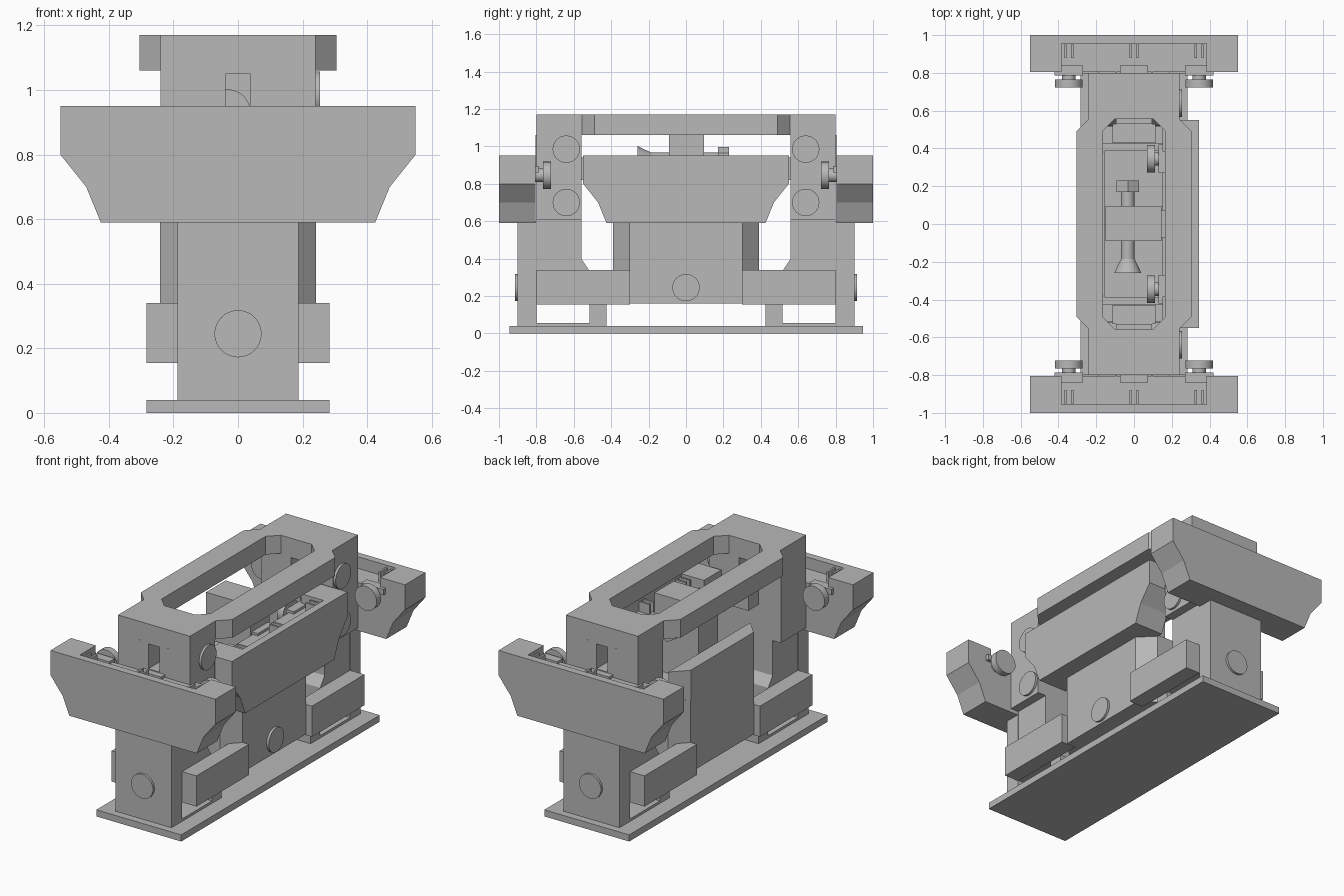
import bpy, bmesh, math
from mathutils import Matrix, Vector

if "Cube" in bpy.data.objects:
    bpy.data.objects.remove(bpy.data.objects["Cube"])

grey = bpy.data.materials.new("plain_grey")
grey.diffuse_color = (0.48, 0.48, 0.48, 1)
grey.use_nodes = True
grey.node_tree.nodes["Principled BSDF"].inputs["Base Color"].default_value = grey.diffuse_color


def finish(name, bm, mat=None):
    if mat is not None:
        bm.transform(mat)
    bmesh.ops.recalc_face_normals(bm, faces=bm.faces)
    me = bpy.data.meshes.new(name)
    bm.to_mesh(me)
    bm.free()
    me.materials.append(grey)
    ob = bpy.data.objects.new(name, me)
    bpy.context.collection.objects.link(ob)
    return ob


def box(name, x0, x1, y0, y1, z0, z1, mat=None):
    bm = bmesh.new()
    bmesh.ops.create_cube(bm, size=1)
    for v in bm.verts:
        v.co = Vector(((x0 + x1) / 2 + v.co.x * (x1 - x0),
                       (y0 + y1) / 2 + v.co.y * (y1 - y0),
                       (z0 + z1) / 2 + v.co.z * (z1 - z0)))
    return finish(name, bm, mat)


def prism(name, loops, axis, a, b, mat=None):
    """Extrude an outline (plus optional holes) along an axis from a to b."""
    put = {'x': lambda u, v: (a, u, v), 'y': lambda u, v: (u, a, v), 'z': lambda u, v: (u, v, a)}[axis]
    bm = bmesh.new()
    for loop in loops:
        vs = [bm.verts.new(put(u, v)) for u, v in loop]
        for i in range(len(vs)):
            bm.edges.new((vs[i - 1], vs[i]))
    bmesh.ops.triangle_fill(bm, edges=bm.edges[:], use_beauty=True, use_dissolve=False)
    ext = bmesh.ops.extrude_face_region(bm, geom=bm.faces[:], use_keep_orig=True)
    d = Vector([b - a if axis == c else 0 for c in 'xyz'])
    bmesh.ops.translate(bm, vec=d, verts=[g for g in ext['geom'] if isinstance(g, bmesh.types.BMVert)])
    return finish(name, bm, mat)


def rod(name, centre, axis, a, b, r1, r2=None, seg=32, mat=None):
    """Round bar along x or y; centre gives the two other coordinates."""
    bm = bmesh.new()
    bmesh.ops.create_cone(bm, cap_ends=True, segments=seg, radius1=r1,
                          radius2=r1 if r2 is None else r2, depth=abs(b - a))
    mid = (a + b) / 2
    if axis == 'x':
        m = Matrix.Translation((mid, centre[0], centre[1])) @ Matrix.Rotation(math.pi / 2, 4, 'Y')
    else:
        m = Matrix.Translation((centre[0], mid, centre[1])) @ Matrix.Rotation(-math.pi / 2, 4, 'X')
    if seg > 8:
        for f in bm.faces:
            f.smooth = len(f.verts) == 4
        for e in bm.edges:
            e.smooth = not any(len(f.verts) > 4 for f in e.link_faces)
    return finish(name, bm, m if mat is None else mat @ m)


def octagon(x, y, c):
    return [(x, y - c), (x - c, y), (c - x, y), (-x, y - c),
            (-x, c - y), (c - x, -y), (x - c, -y), (x, c - y)]


def panel(name, mat, knobs):
    """Flared panel with a pocket behind its rim; outside faces local -y."""
    low = [(0.55, 0.80), (0.47, 0.70), (0.425, 0.59), (-0.425, 0.59), (-0.47, 0.70), (-0.55, 0.80)]
    prism(name + "_face", [[(-0.55, 0.95), (0.55, 0.95)] + low], 'y', -0.195, -0.15, mat)
    prism(name + "_body", [[(-0.55, 0.95), (-0.385, 0.95), (-0.385, 0.88), (0.385, 0.88),
                            (0.385, 0.95), (0.55, 0.95)] + low], 'y', -0.15, 0, mat)
    for u in (-0.345, 0, 0.345):
        for s in (-1, 1):
            box(name + "_clip", u + s * 0.018 - 0.006, u + s * 0.018 + 0.006, -0.145, -0.075, 0.88, 0.94, mat)
        box(name + "_clip_foot", u - 0.075, u + 0.075, -0.035, 0.02, 0.86, 0.895, mat)
    for u in knobs:
        rod(name + "_knob_stem", (u, 0.845), 'y', -0.03, 0.045, 0.036, mat=mat)
        rod(name + "_knob", (u, 0.845), 'y', 0.04, 0.082, 0.073, mat=mat)


# base plate
box("base_plate", -0.283, 0.283, -0.945, 0.945, 0, 0.04)

# end supports, built at the front and turned round for the back
for end, ang in (("front", 0), ("back", math.pi)):
    R = Matrix.Rotation(ang, 4, 'Z')
    box(end + "_column", -0.187, 0.187, -0.9, -0.8, 0.04, 0.6, R)
    rod(end + "_column_disc", (0, 0.245), 'y', -0.914, -0.895, 0.073, mat=R)
    box(end + "_foot", -0.187, 0.187, -0.8, -0.51, 0.04, 0.055, R)
    box(end + "_foot_post", -0.187, 0.187, -0.515, -0.425, 0.04, 0.16, R)
    # lower block with chamfered toe
    prism(end + "_lower_block", [[(-0.8, 0.16), (-0.52, 0.16), (-0.52, 0.34), (-0.56, 0.40),
                                  (-0.56, 0.61), (-0.8, 0.61)]], 'x', -0.185, 0.185, R)
    # upper block with a window
    prism(end + "_upper_block", [[(-0.24, 0.61), (0.24, 0.61), (0.24, 1.06), (-0.24, 1.06)],
                                 [(-0.038, 0.9), (0.038, 0.9), (0.038, 1.05), (-0.038, 1.05)]],
          'y', -0.8, -0.56, R)
    for s in (-1, 1):
        box(end + "_arm", s * 0.235 - 0.048, s * 0.235 + 0.048, -0.8, -0.3, 0.155, 0.34, R)
        box(end + "_strip", s * 0.095 - 0.003, s * 0.095 + 0.003, -0.804, -0.8, 0.88, 1.06, R)
    box(end + "_inner_block", -0.115, 0.115, -0.53, -0.43, 0.82, 0.92, R)
    box(end + "_inner_mount", -0.095, 0.095, -0.56, -0.53, 0.82, 0.94, R)
    panel(end + "_panel", R @ Matrix.Translation((0, -0.805, 0)), (-0.345, 0.345))

# discs on the right side
for y in (-0.64, 0.64):
    for z in (0.70, 0.985):
        rod("side_disc", (y, z), 'x', 0.235, 0.254, 0.073)
rod("body_disc", (0, 0.245), 'x', 0.235, 0.256, 0.073)

# top frame with long opening
half = [(0.24, -0.8), (0.24, -0.555), (0.305, -0.49), (0.305, 0.49), (0.24, 0.555), (0.24, 0.8)]
outline = half + [(-x, -y) for x, y in half]
prism("top_frame", [outline, octagon(0.163, 0.555, 0.06)], 'z', 1.06, 1.17)

# central body, with taller wall on the left
prism("central_body", [octagon(0.242, 0.39, 0.088)], 'z', 0.16, 0.6)
prism("left_wall", [[(-0.155, -0.39), (-0.155, 0.39), (-0.242, 0.30), (-0.242, -0.30)]], 'z', 0.6, 0.775)

# right side panel, same part as the ends
panel("side_panel", Matrix.Translation((0.15, 0, 0)) @ Matrix.Rotation(math.pi / 2, 4, 'Z'),
      (-0.345, 0, 0.345))

# middle block carrying the spindle
box("middle_block", -0.15, 0.145, -0.09, 0.095, 0.6, 1.06)
rod("spindle", (-0.033, 0.93), 'y', -0.2, 0.2, 0.036)
rod("spindle_cone", (-0.033, 0.93), 'y', -0.26, -0.185, 0.072, 0.036)
rod("spindle_nut", (-0.033, 0.93), 'y', 0.17, 0.23, 0.068, seg=6)
